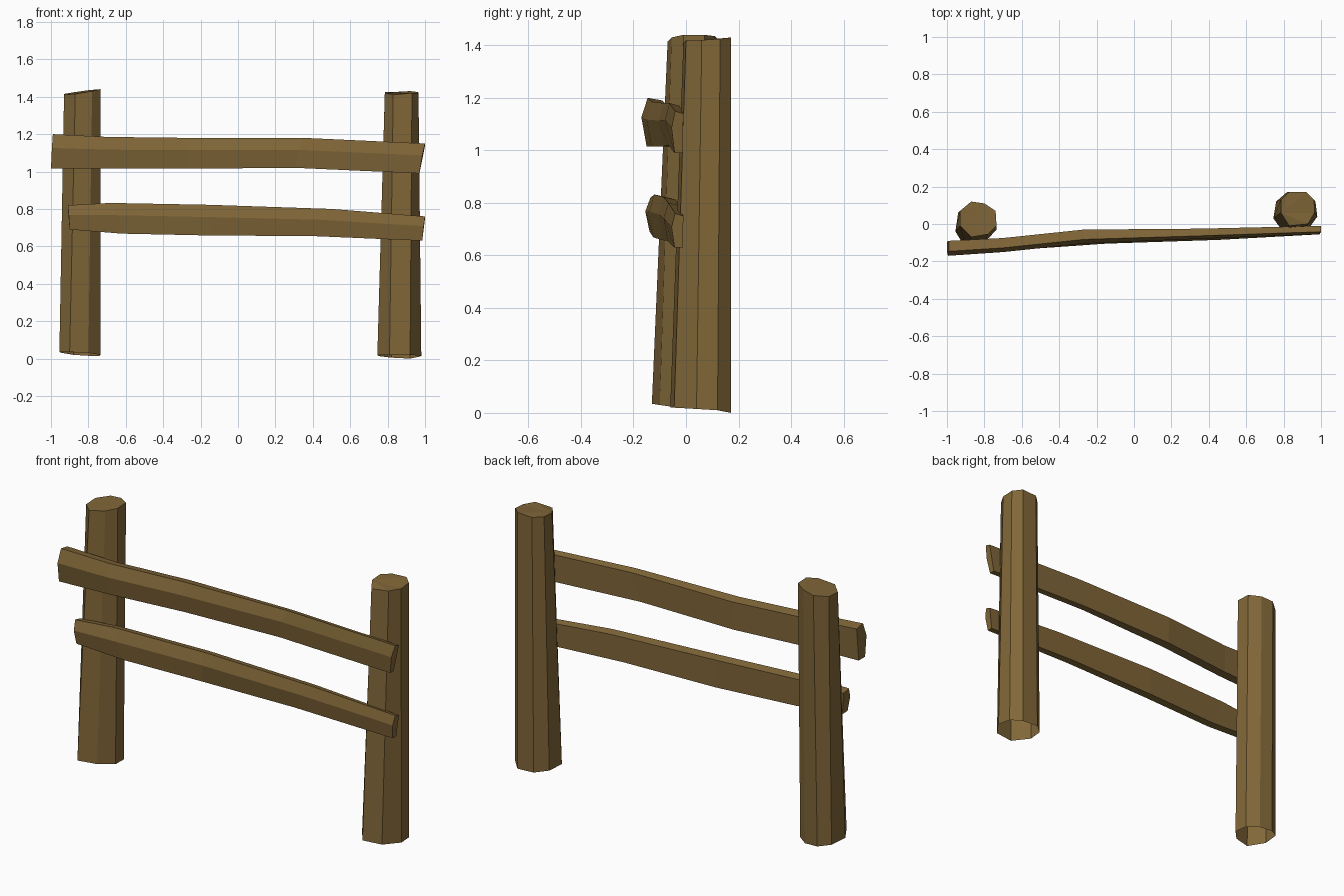
import bpy, bmesh

wood = bpy.data.materials.new("wood")
wood.diffuse_color = (0.22, 0.135, 0.04, 1)


def loft(name, rings, cap_start, cap_end):
    """Skin a list of equal-length point rings with flat faces."""
    bm = bmesh.new()
    loops = [[bm.verts.new(p) for p in ring] for ring in rings]
    n = len(loops[0])
    for a, b in zip(loops, loops[1:]):
        for i in range(n):
            j = (i + 1) % n
            bm.faces.new((a[i], a[j], b[j], b[i]))
    caps = []
    if cap_start:
        caps.append(bm.faces.new(loops[0][::-1]))
    if cap_end:
        caps.append(bm.faces.new(loops[-1]))
    bmesh.ops.triangulate(bm, faces=caps)
    bmesh.ops.recalc_face_normals(bm, faces=bm.faces)
    mesh = bpy.data.meshes.new(name)
    bm.to_mesh(mesh)
    bm.free()
    mesh.materials.append(wood)
    obj = bpy.data.objects.new(name, mesh)
    bpy.context.collection.objects.link(obj)
    return obj


def post(name, base, top, z_base, z_top):
    """Hewn eight-sided post, open underneath, with an uneven sawn top."""
    rings = [[(x, y, z) for (x, y), z in zip(base, z_base)],
             [(x, y, z) for (x, y), z in zip(top, z_top)]]
    loft(name, rings, False, True)


def rail(name, sections):
    """Plank from sections: x at bottom, x at top, y front, y back, z bottom, z top."""
    rings = []
    for xb, xt, yf, yb, zb, zt in sections:
        xm, zm, t = (xb + xt) / 2, zb + 0.6 * (zt - zb), yb - yf
        rings.append([(xb, yf + 0.25 * t, zb), (xb, yb - 0.05 * t, zb),
                      (xt, yb, zt - 0.01), (xt, yf + 0.3 * t, zt), (xm, yf, zm)])
    loft(name, rings, True, True)


# Posts: rings run clockwise from the back left corner
post("left_post",
     [(-0.88, 0.10), (-0.80, 0.095), (-0.74, 0.05), (-0.735, -0.03),
      (-0.80, -0.10), (-0.90, -0.13), (-0.955, -0.04), (-0.94, 0.06)],
     [(-0.87, 0.12), (-0.80, 0.11), (-0.74, 0.07), (-0.735, -0.01),
      (-0.78, -0.055), (-0.87, -0.07), (-0.93, -0.01), (-0.93, 0.07)],
     [0.02, 0.015, 0.015, 0.02, 0.03, 0.035, 0.035, 0.03],
     [1.425, 1.435, 1.44, 1.44, 1.43, 1.415, 1.41, 1.415])
post("right_post",
     [(0.82, 0.172), (0.92, 0.172), (0.97, 0.12), (0.98, 0.04),
      (0.92, -0.045), (0.81, -0.06), (0.745, 0.03), (0.76, 0.12)],
     [(0.83, 0.172), (0.92, 0.172), (0.963, 0.13), (0.965, 0.06),
      (0.93, 0.0), (0.83, -0.01), (0.785, 0.06), (0.785, 0.13)],
     [0.005, 0.0, 0.01, 0.015, 0.02, 0.02, 0.018, 0.012],
     [1.425, 1.43, 1.425, 1.42, 1.42, 1.41, 1.42, 1.425])

# Rails: warped planks running left to right
rail("upper_rail", [
    (-1.0, -0.99, -0.17, -0.09, 1.015, 1.20),
    (-0.70, -0.70, -0.15, -0.075, 1.015, 1.185),
    (-0.27, -0.27, -0.105, -0.03, 1.015, 1.18),
    (0.30, 0.35, -0.08, -0.025, 1.02, 1.18),
    (0.97, 1.0, -0.055, -0.01, 0.99, 1.15)])
rail("lower_rail", [
    (-0.90, -0.91, -0.155, -0.09, 0.69, 0.82),
    (-0.62, -0.68, -0.14, -0.075, 0.668, 0.832),
    (-0.15, -0.15, -0.105, -0.04, 0.658, 0.822),
    (0.40, 0.50, -0.085, -0.025, 0.655, 0.80),
    (0.985, 1.0, -0.055, -0.01, 0.63, 0.76)])
